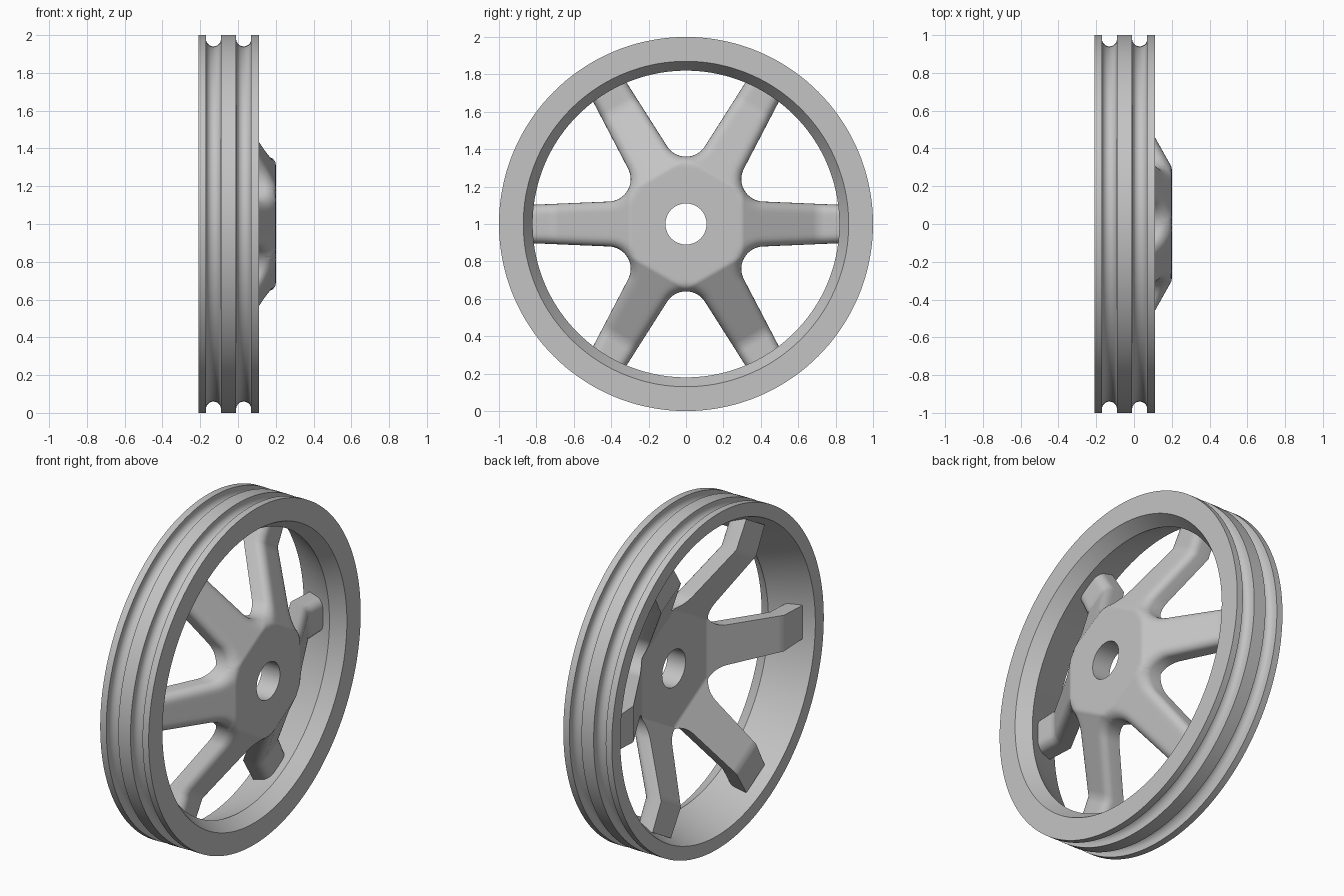
import bpy, bmesh, math

cube = bpy.data.objects.get("Cube")
if cube:
    bpy.data.objects.remove(cube, do_unlink=True)

metal = bpy.data.materials.new("cast grey metal")
metal.use_nodes = True
GREY = (0.55, 0.55, 0.55, 1)
metal.diffuse_color = GREY
metal.node_tree.nodes["Principled BSDF"].inputs["Base Color"].default_value = GREY


def finish(bm, name, angle):
    """Weld, orient and link a mesh; shade it smooth with sharp edges kept."""
    bmesh.ops.remove_doubles(bm, verts=bm.verts, dist=0.0003)
    bmesh.ops.recalc_face_normals(bm, faces=bm.faces)
    mesh = bpy.data.meshes.new(name)
    bm.to_mesh(mesh)
    bm.free()
    mesh.materials.append(metal)
    obj = bpy.data.objects.new(name, mesh)
    obj.location.z = 1
    bpy.context.collection.objects.link(obj)
    bpy.ops.object.select_all(action='DESELECT')
    obj.select_set(True)
    bpy.context.view_layer.objects.active = obj
    bpy.ops.object.shade_smooth_by_angle(angle=math.radians(angle))
    return obj


# Rim: closed profile (x, radius) with two round-bottomed grooves, spun about x
def groove(centre, radius=0.04, floor=0.94, steps=10):
    pts = [(centre - radius, 1.0)]
    for i in range(steps + 1):
        a = math.pi * (1 + i / steps)
        pts.append((centre + radius * math.cos(a), floor + radius + radius * math.sin(a)))
    return pts + [(centre + radius, 1.0)]


profile = [(-0.21, 0.92), (-0.21, 1.0)] + groove(-0.13) + groove(0.03)
profile += [(0.11, 1.0), (0.11, 0.87), (0.03, 0.82)]
SEGMENTS = 144
bm = bmesh.new()
rings = []
for k in range(SEGMENTS):
    a = math.tau * k / SEGMENTS
    rings.append([bm.verts.new((x, r * math.cos(a), r * math.sin(a))) for x, r in profile])
for k in range(SEGMENTS):
    p, q = rings[k], rings[(k + 1) % SEGMENTS]
    for i in range(len(profile)):
        j = (i + 1) % len(profile)
        bm.faces.new((p[i], p[j], q[j], q[i]))
finish(bm, "grooved_rim", 28)

# Spider: hub and six dished spokes, made from one sector repeated six times
TAN30 = math.tan(math.pi / 6)
FILLET, HALF, TIP = 0.12, 0.12, 0.885
CY = HALF + FILLET
CS = CY / TAN30
HOLE, ROUND, THICK = 0.11, 0.05, 0.12


def half_width(s):
    """Half the spoke width at distance s along its axis."""
    if s >= CS:
        return HALF - 0.02 * (s - CS) / (TIP - CS)
    return CY - math.sqrt(max(0, FILLET ** 2 - (s - CS) ** 2))


def front_x(s):
    """Flat hub, sloping spoke, flat foot."""
    return 0.2 - 0.56 * (min(max(s, 0.3), 0.71) - 0.3)


def edge_drop(s, y):
    """How far the rounded front edge falls near the outline."""
    if s < CS:
        d = math.hypot(s - CS, abs(y) - CY) - FILLET
    else:
        d = half_width(s) - abs(y)
    d = min(max(d, 0), ROUND)
    return ROUND - math.sqrt(ROUND ** 2 - (ROUND - d) ** 2)


half = [0.3, 0.5, 0.65, 0.77, 0.87, 0.94, 0.98, 1]
columns = [-t for t in reversed(half)] + [0] + half

rows = []
for u in (0, 0.33, 0.67):                     # hub, from round bore outward
    row = []
    for t in columns:
        a = t * math.pi / 6
        row.append((HOLE * math.cos(a) * (1 - u) + 0.26 * u,
                    HOLE * math.sin(a) * (1 - u) + 0.26 * TAN30 * t * u))
    rows.append(row)
for s in (0.26, 0.275, 0.29, 0.302):
    rows.append([(s, s * TAN30 * t) for t in columns])
first_outline = len(rows)
stations = [CS + FILLET * math.cos(math.radians(210 + 7.5 * i)) for i in range(9)]
stations += [0.5, 0.6, 0.68, 0.71, 0.74, 0.8, TIP]
for s in stations:
    rows.append([(s, half_width(s) * t) for t in columns])

bm = bmesh.new()
for k in range(6):
    c, n = math.cos(k * math.pi / 3), math.sin(k * math.pi / 3)

    def place(x, s, y):
        return bm.verts.new((x, s * c - y * n, s * n + y * c))

    front = [[place(front_x(s) - edge_drop(s, y), s, y) for s, y in r] for r in rows]
    back = [[place(front_x(s) - THICK, s, y) for s, y in r] for r in rows]
    last = len(columns) - 1
    for i in range(len(rows) - 1):
        for j in range(last):
            for g in (front, back):
                bm.faces.new((g[i][j], g[i + 1][j], g[i + 1][j + 1], g[i][j + 1]))
        if i >= first_outline:                # side walls
            for j in (0, last):
                bm.faces.new((front[i][j], front[i + 1][j], back[i + 1][j], back[i][j]))
    for i in (0, len(rows) - 1):              # bore wall and spoke end
        for j in range(last):
            bm.faces.new((front[i][j], front[i][j + 1], back[i][j + 1], back[i][j]))
finish(bm, "hub_and_spokes", 40)
